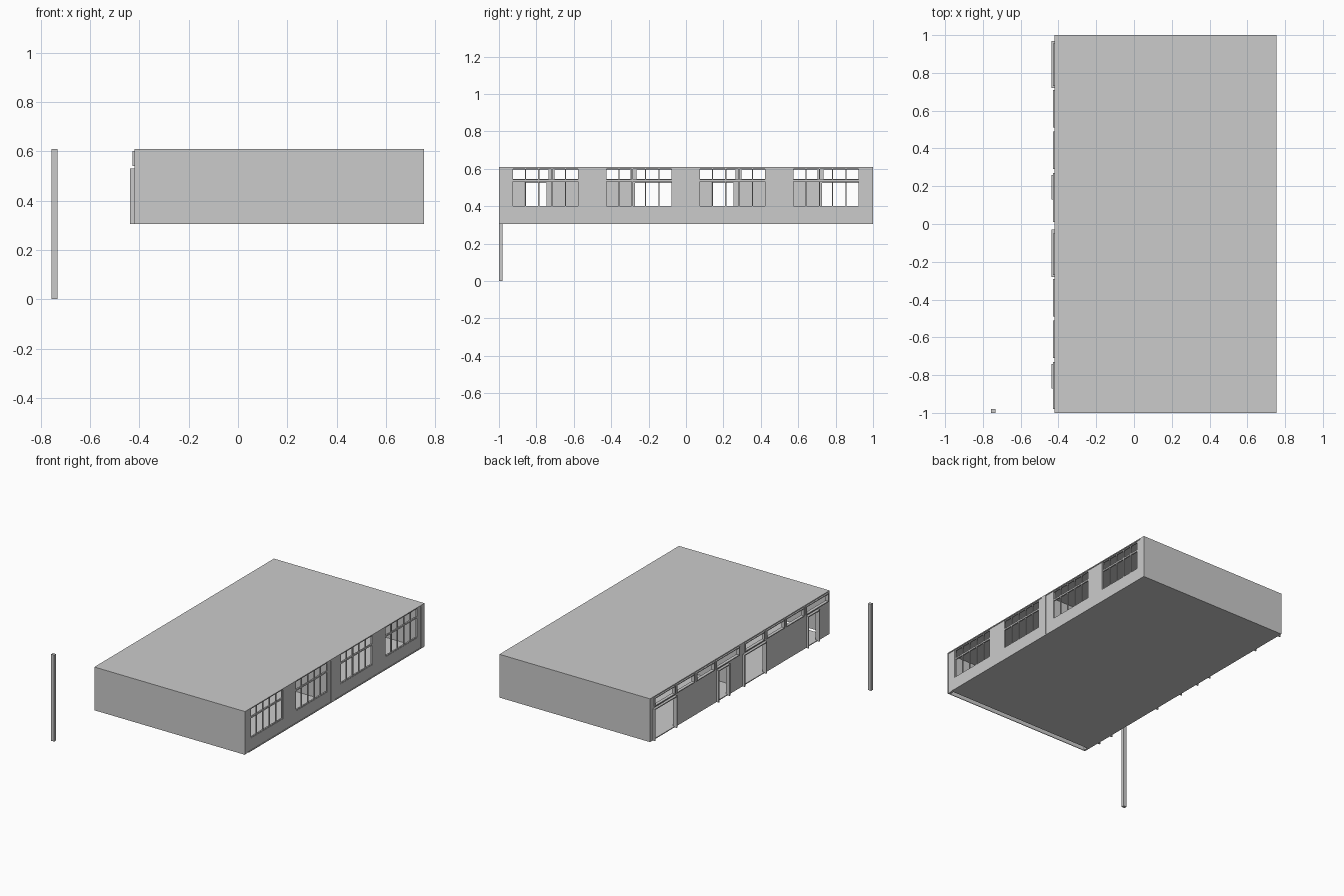
import bpy, bmesh
from mathutils import Matrix

if "Cube" in bpy.data.objects:
    bpy.data.objects.remove(bpy.data.objects["Cube"])

X0, X1 = -0.42, 0.755          # building depth
Z0, Z1 = 0.305, 0.61           # storey height


def boxes(name, items):
    """One object from (x0, x1, y0, y1, z0, z1) boxes."""
    bm = bmesh.new()
    for x0, x1, y0, y1, z0, z1 in items:
        m = Matrix.Translation(((x0 + x1) / 2, (y0 + y1) / 2, (z0 + z1) / 2))
        m = m @ Matrix.Diagonal((x1 - x0, y1 - y0, z1 - z0, 1))
        bmesh.ops.create_cube(bm, size=1, matrix=m)
    me = bpy.data.meshes.new(name)
    bm.to_mesh(me)
    bm.free()
    ob = bpy.data.objects.new(name, me)
    bpy.context.collection.objects.link(ob)
    return ob


def band(x0, x1, z0, z1, gaps, ya=-0.995, yb=0.96):
    """Wall strip along y, interrupted by openings."""
    out, y = [], ya
    for a, b in sorted(gaps):
        if a > y:
            out.append((x0, x1, y, a, z0, z1))
        y = max(y, b)
    if y < yb:
        out.append((x0, x1, y, yb, z0, z1))
    return out


def frame(x0, x1, y0, y1, z0, z1, t, sill=True):
    """Rectangular frame lining an opening."""
    out = [(x0, x1, y0, y0 + t, z0, z1), (x0, x1, y1 - t, y1, z0, z1),
           (x0, x1, y0 + t, y1 - t, z1 - t, z1)]
    if sill:
        out.append((x0, x1, y0 + t, y1 - t, z0, z0 + t))
    return out


# slabs and cross walls
boxes("roof_slab", [(X0, X1, -1, 1, 0.603, Z1)])
boxes("floor_slab", [(X0, X1, -0.96, 1, Z0, 0.311)])
boxes("front_wall", [(X0, X1, -1, -0.995, Z0, 0.603)])
boxes("partition_walls", [(X0, X1, y - 0.04, y, 0.311, 0.603) for y in (0, 1)])
boxes("column_faces", [(X1 - 0.02, X1, y - 0.037, y, Z0, 0.603) for y in (0, 1)])

# window wall, four openings
windows = [(-0.93, -0.573), (-0.43, -0.073), (0.07, 0.427), (0.57, 0.927)]
wx0, wx1 = X1 - 0.018, X1 - 0.004
boxes("window_wall", band(wx0, wx1, Z0, 0.395, []) + band(wx0, wx1, 0.395, 0.603, windows))

# window frames: five bays with a transom bar
bars = []
for a, b in windows:
    bars += frame(wx0 + 0.002, wx1 - 0.002, a, b, 0.395, 0.603, 0.005)
    bars.append((wx0 + 0.002, wx1 - 0.002, a, b, 0.532, 0.543))
    for i in range(1, 5):
        y = a + (b - a) * i / 5
        bars.append((wx0 + 0.003, wx1 - 0.003, y - 0.003, y + 0.003, 0.397, 0.601))
boxes("window_frames", bars)

# corridor wall, wide and narrow doorways under a clerestory
doors = [(-0.87, -0.74), (-0.28, -0.03), (0.13, 0.26), (0.72, 0.97)]
lights = [(-0.98, -0.73), (-0.71, -0.51), (-0.49, -0.29), (-0.27, -0.05),
          (0.01, 0.27), (0.29, 0.49), (0.51, 0.71), (0.73, 0.955)]
cx0, cx1 = X0, X0 + 0.014
boxes("corridor_wall", band(cx0, cx1, Z0, 0.53, doors)
      + band(cx0, cx1, 0.53, 0.542, []) + band(cx0, cx1, 0.542, 0.603, lights))

dframes, lframes = [], []
for a, b in doors:
    dframes += frame(-0.437, cx1, a, b, Z0, 0.53, 0.007, sill=False)
for a, b in lights:
    lframes += frame(-0.428, cx1, a, b, 0.54, 0.601, 0.006)
boxes("door_frames", dframes)
boxes("clerestory_frames", lframes)

# free-standing corridor post
boxes("corridor_post", [(-0.757, -0.733, -1, -0.98, 0, Z1)])
